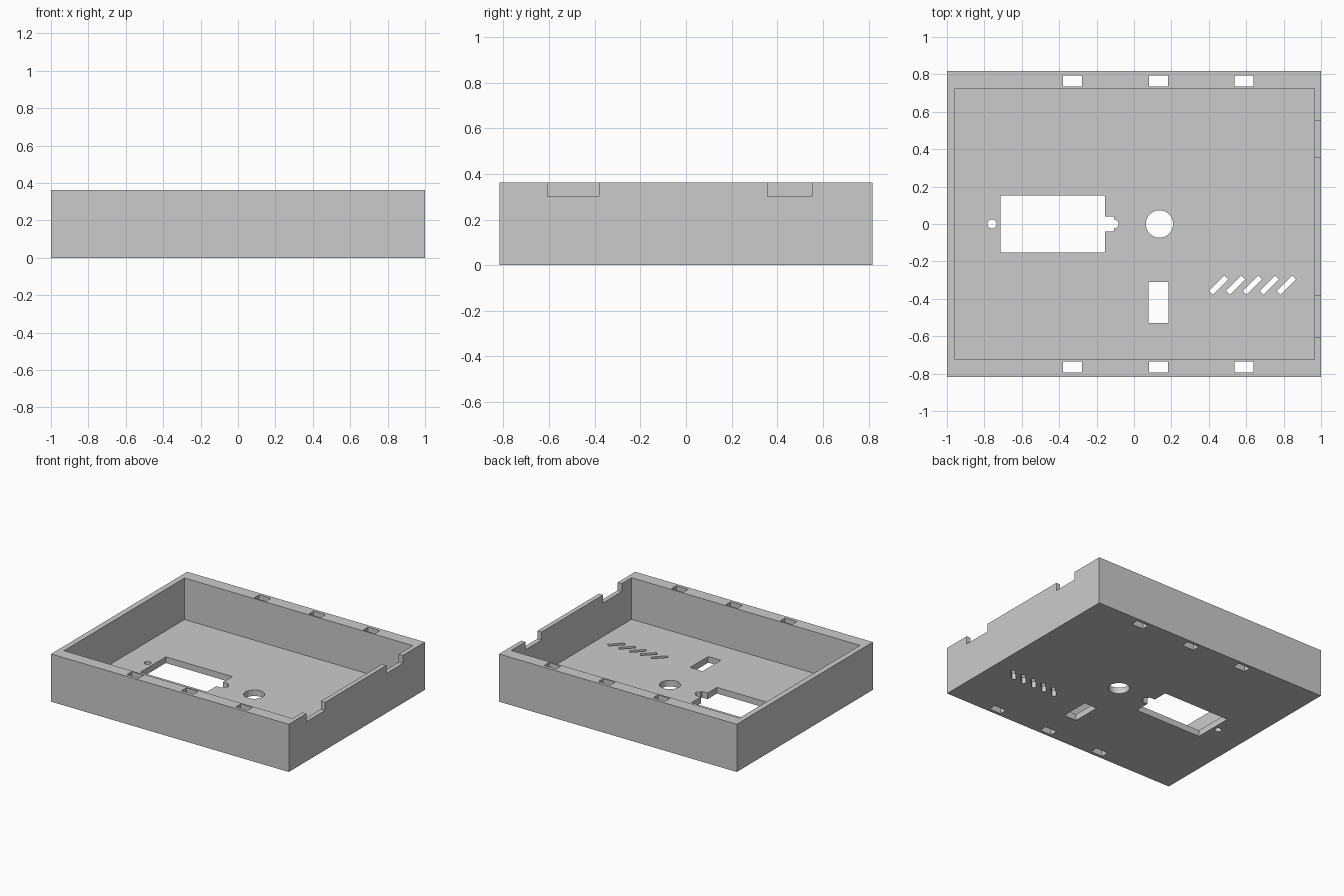
import bpy, bmesh, math

cube = bpy.data.objects.get("Cube")
if cube:
    bpy.data.objects.remove(cube, do_unlink=True)

HEIGHT, FLOOR = 0.363, 0.047


def prism(bm, outline, z0, z1):
    """Extrude a counter-clockwise xy outline from z0 up to z1."""
    low = [bm.verts.new((x, y, z0)) for x, y in outline]
    top = [bm.verts.new((x, y, z1)) for x, y in outline]
    bm.faces.new(low[::-1])
    bm.faces.new(top)
    n = len(outline)
    for i in range(n):
        j = (i + 1) % n
        bm.faces.new((low[i], low[j], top[j], top[i]))


def rect(x0, x1, y0, y1):
    return [(x0, y0), (x1, y0), (x1, y1), (x0, y1)]


def circle(cx, cy, r, n):
    return [(cx + r * math.cos(2 * math.pi * i / n),
             cy + r * math.sin(2 * math.pi * i / n)) for i in range(n)]


def slanted_slot(cx, cy, length, width):
    c = math.sqrt(0.5)
    return [(cx + (u - v) * c, cy + (u + v) * c)
            for u, v in rect(-length / 2, length / 2, -width / 2, width / 2)]


def make_object(name, prisms):
    bm = bmesh.new()
    for outline, z0, z1 in prisms:
        prism(bm, outline, z0, z1)
    mesh = bpy.data.meshes.new(name)
    bm.to_mesh(mesh)
    bm.free()
    obj = bpy.data.objects.new(name, mesh)
    bpy.context.collection.objects.link(obj)
    return obj


# Solid block that becomes the open enclosure
shell = make_object("enclosure_shell", [(rect(-1, 1, -0.818, 0.818), 0, HEIGHT)])

# Main cavity
cavity = make_object("cavity_cutter", [(rect(-0.957, 0.965, -0.724, 0.724), FLOOR, 0.6)])

# Display window with its stepped tab and rounded end
tip = [(-0.107 + 0.024 * math.cos(a), 0.024 * math.sin(a))
       for a in (math.pi * (i / 12 - 0.5) for i in range(13))]
window = ([(-0.714, -0.152), (-0.154, -0.152), (-0.154, -0.04), (-0.107, -0.04)]
          + tip + [(-0.107, 0.04), (-0.154, 0.04), (-0.154, 0.152), (-0.714, 0.152)])

# Openings through the floor
openings = [window, circle(-0.759, 0, 0.024, 24), circle(0.136, 0, 0.073, 48),
            rect(0.078, 0.184, -0.53, -0.311)]
openings += [slanted_slot(0.452 + 0.0907 * i, -0.327, 0.116, 0.029) for i in range(5)]

# Clip slots through the thick front and back walls
for x in (-0.329, 0.131, 0.588):
    for y in (-0.765, 0.765):
        openings.append(rect(x - 0.05, x + 0.05, y - 0.029, y + 0.029))
cuts = [(o, -0.1, 0.6) for o in openings]

# Cable notches in the rim of the left side wall
for y0, y1 in ((-0.607, -0.382), (0.356, 0.553)):
    cuts.append((rect(0.94, 1.1, y0, y1), 0.302, 0.6))
holes = make_object("openings_cutter", cuts)

for cutter in (cavity, holes):
    cutter.hide_render = True
    mod = shell.modifiers.new(cutter.name, 'BOOLEAN')
    mod.operation = 'DIFFERENCE'
    mod.solver = 'EXACT'
    mod.object = cutter

# Bake the cuts and remove the cutters
graph = bpy.context.evaluated_depsgraph_get()
baked = bpy.data.meshes.new_from_object(shell.evaluated_get(graph))
shell.modifiers.clear()
shell.data = baked
baked.name = "enclosure_shell"
for cutter in (cavity, holes):
    bpy.data.objects.remove(cutter, do_unlink=True)

# Plain grey plastic
grey = bpy.data.materials.new("grey_plastic")
grey.use_nodes = True
colour = (0.6, 0.6, 0.6, 1)
grey.diffuse_color = colour
grey.node_tree.nodes["Principled BSDF"].inputs["Base Color"].default_value = colour
baked.materials.clear()
baked.materials.append(grey)

# Smooth the round holes while keeping sharp edges
bpy.ops.object.select_all(action='DESELECT')
shell.select_set(True)
bpy.context.view_layer.objects.active = shell
bpy.ops.object.shade_smooth_by_angle(angle=math.radians(30))
